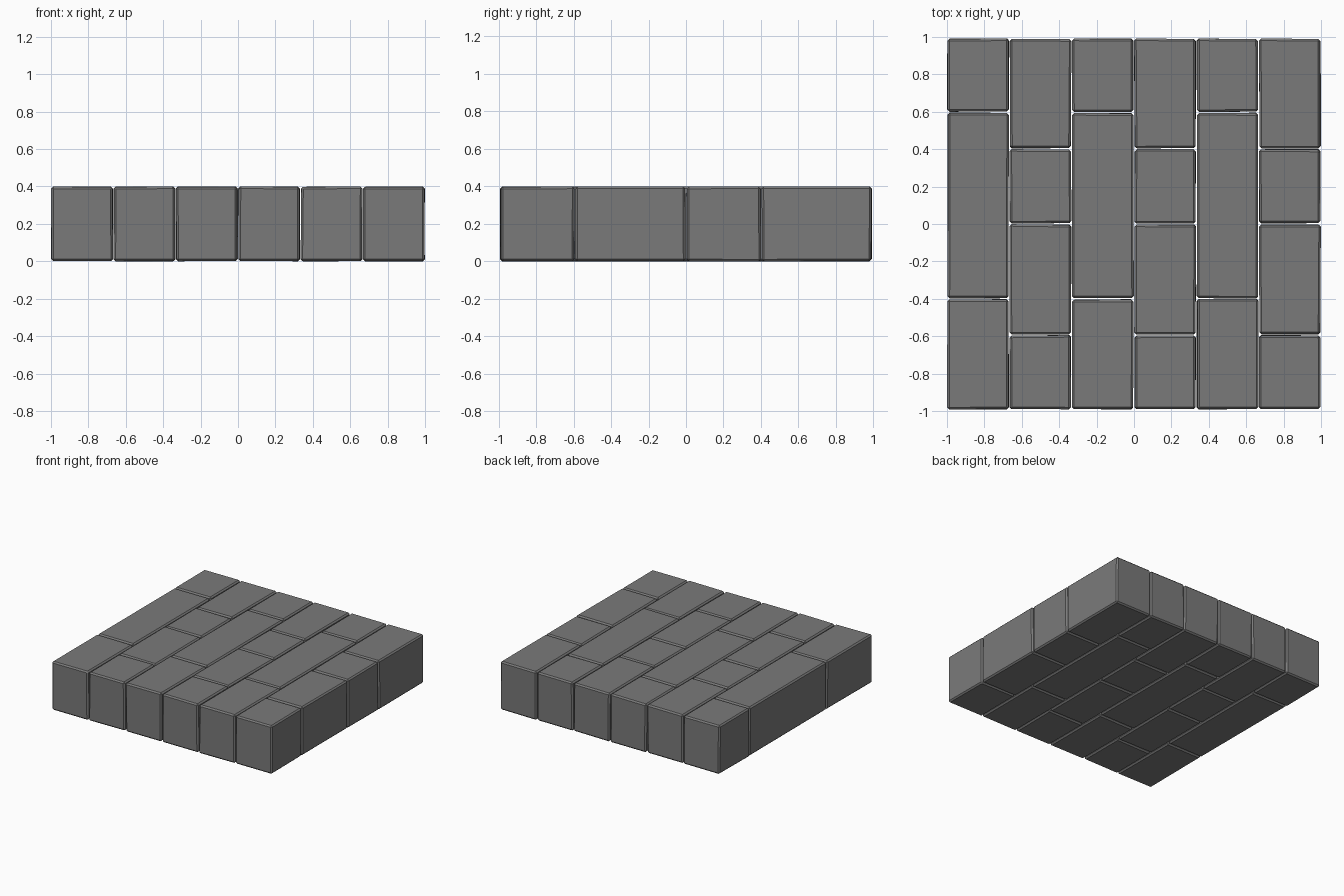
import bpy, bmesh, random
from mathutils import Vector

if "Cube" in bpy.data.objects:
    bpy.data.objects.remove(bpy.data.objects["Cube"])

random.seed(4)
HEIGHT, HALF_X, HALF_Y = 0.4, 1.0, 0.993
GAP, WOBBLE, BEVEL = 0.0005, 0.005, 0.011

# Dark slate grey
slate = bpy.data.materials.new("dark_stone")
slate.diffuse_color = (0.195, 0.195, 0.195, 1)
slate.use_nodes = True
slate.node_tree.nodes["Principled BSDF"].inputs["Base Color"].default_value = slate.diffuse_color


def stone(name, x0, x1, y0, y1):
    """One hand-cut paving stone: slightly uneven block with chamfered edges."""
    bm = bmesh.new()
    bmesh.ops.create_cube(bm, size=1)
    size = Vector((x1 - x0 - 2 * GAP, y1 - y0 - 2 * GAP, HEIGHT))
    centre = Vector(((x0 + x1) / 2, (y0 + y1) / 2, HEIGHT / 2))
    for v in bm.verts:
        # corners only wander inwards, so stones never overlap
        for i in range(3):
            inset = random.uniform(0, WOBBLE if i < 2 else WOBBLE / 2)
            side = 1 if v.co[i] > 0 else -1
            v.co[i] = centre[i] + side * (size[i] / 2 - inset)
    bmesh.ops.bevel(bm, geom=bm.edges[:], offset=BEVEL, segments=1,
                    profile=0.5, affect='EDGES')
    bmesh.ops.recalc_face_normals(bm, faces=bm.faces[:])
    mesh = bpy.data.meshes.new(name)
    bm.to_mesh(mesh)
    bm.free()
    mesh.materials.append(slate)
    obj = bpy.data.objects.new(name, mesh)
    bpy.context.collection.objects.link(obj)


# Two alternating joint layouts across six columns
layouts = [(-HALF_Y, -0.4, 0.597, HALF_Y),
           (-HALF_Y, -0.592, 0.0, 0.402, HALF_Y)]
width = 2 * HALF_X / 6
for col in range(6):
    joints = layouts[col % 2]
    x = -HALF_X + col * width
    for row, (a, b) in enumerate(zip(joints, joints[1:])):
        stone(f"paving_stone_{col + 1}_{row + 1}", x, x + width, a, b)
